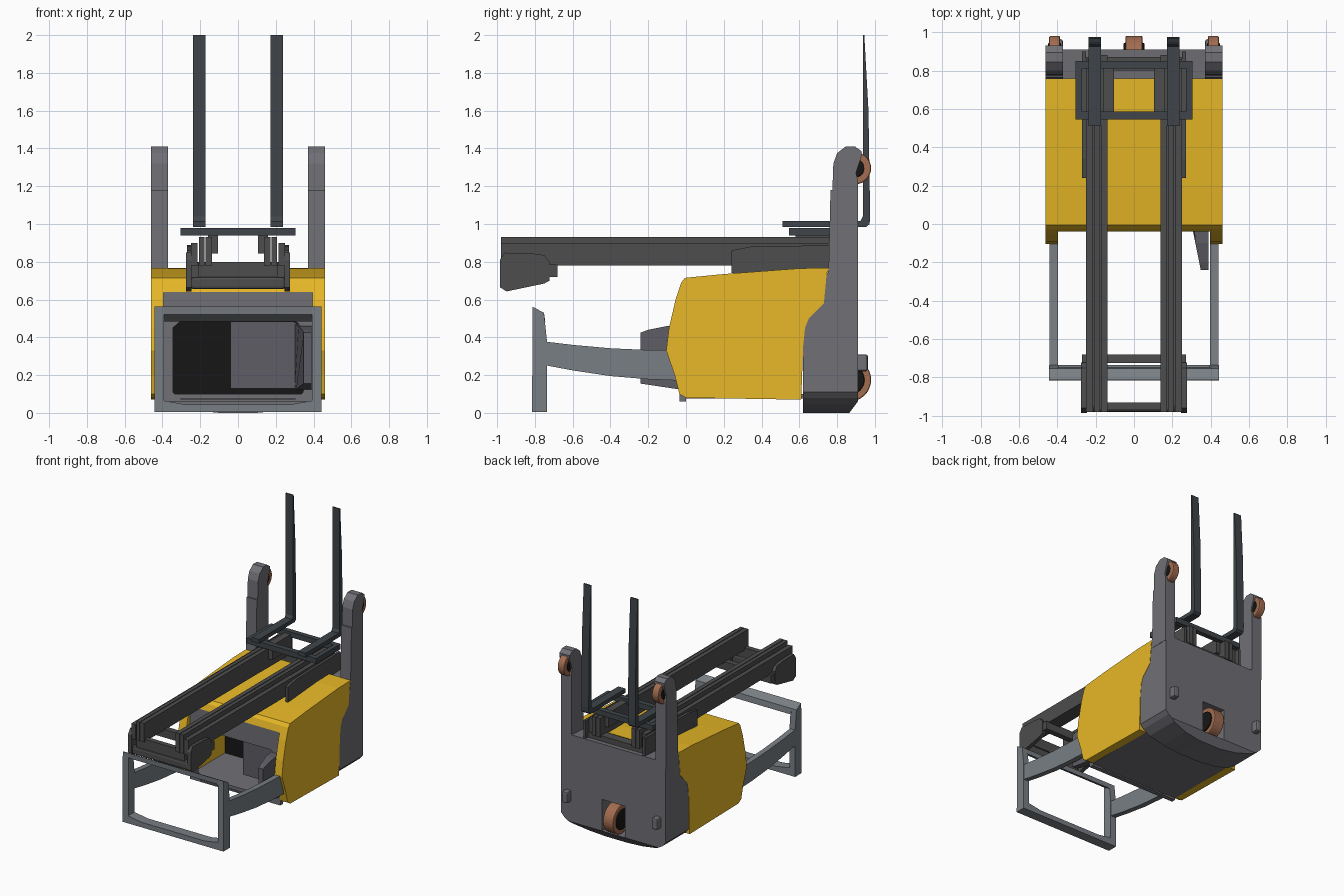
import bpy, bmesh, math
from mathutils import Vector


def material(name, r, g, b):
    m = bpy.data.materials.new(name)
    m.diffuse_color = (r, g, b, 1)
    return m


YELLOW = material("yellow_paint", 0.80, 0.48, 0.02)
GREY = material("chassis_grey", 0.16, 0.16, 0.18)
LIGHT = material("guard_grey", 0.19, 0.21, 0.23)
DARK = material("mast_grey", 0.075, 0.075, 0.075)
STEEL = material("fork_steel", 0.05, 0.06, 0.068)
COPPER = material("wheel_tyre", 0.36, 0.15, 0.08)
BLACK = material("black", 0.008, 0.008, 0.008)
SEAT = material("cab_trim", 0.11, 0.11, 0.13)


def prism(name, pts, a, b, mat, axis="x", mirror=False, bevel=0):
    """Extrude a profile from a to b: (y, z) along x, (x, z) along y."""
    def place(p, t):
        return (t, p[0], p[1]) if axis == "x" else (p[0], t, p[1])
    bm = bmesh.new()
    ends = [[bm.verts.new(place(p, t)) for p in pts] for t in (a, b)]
    bm.faces.new(ends[0])
    bm.faces.new(ends[1][::-1])
    n = len(pts)
    for i in range(n):
        j = (i + 1) % n
        bm.faces.new((ends[0][i], ends[0][j], ends[1][j], ends[1][i]))
    bmesh.ops.recalc_face_normals(bm, faces=bm.faces)
    me = bpy.data.meshes.new(name)
    bm.to_mesh(me)
    bm.free()
    ob = bpy.data.objects.new(name, me)
    bpy.context.collection.objects.link(ob)
    me.materials.append(mat)
    if bevel:
        mod = ob.modifiers.new("bevel", "BEVEL")
        mod.width, mod.segments = bevel, 2
    if mirror:
        ob.modifiers.new("mirror", "MIRROR").use_mirror_merge = False
    return ob


def box(name, x, y, z, mat, mirror=False, bevel=0):
    pts = [(y[0], z[0]), (y[1], z[0]), (y[1], z[1]), (y[0], z[1])]
    return prism(name, pts, x[0], x[1], mat, "x", mirror, bevel)


def wheel(name, x0, x1, y, z, r, mat, mirror=False):
    n = 32
    pts = [(y + r * math.cos(math.tau * i / n), z + r * math.sin(math.tau * i / n)) for i in range(n)]
    return prism(name, pts, x0, x1, mat, "x", mirror, 0.008)


def cut(ob, cutter, op="DIFFERENCE"):
    cutter.hide_render = True
    cutter.hide_viewport = True
    cutter.display_type = "WIRE"
    mod = ob.modifiers.new("cut", "BOOLEAN")
    mod.operation, mod.object, mod.solver = op, cutter, "EXACT"


# Chassis: side profile trimmed by a rounded belly, with a drive wheel pocket
seam = [(0.745, 0.74), (0.73, 0.58), (0.65, 0.50), (0.63, 0.45), (0.62, 0.35)]
chassis = prism("chassis", [(0.62, 0), (0.865, 0), (0.91, 0.06), (0.91, 0.75)] + seam, -0.458, 0.458, GREY)
half = [(0.10, 0.0), (0.24, 0.015), (0.37, 0.045), (0.43, 0.08), (0.47, 0.125)]
belly = half + [(0.47, 0.9), (-0.47, 0.9)] + [(-x, z) for x, z in half[::-1]]
cut(chassis, prism("belly_trim", belly, 0.5, 1.0, GREY, "y"), "INTERSECT")
cut(chassis, box("wheel_pocket", (-0.10, 0.10), (0.74, 1.0), (0.06, 0.31), BLACK))

# Straddle legs with rounded tips and rollers
prism("lower_leg", [(0.91, 0.70), (0.91, 1.18), (0.765, 1.18), (0.755, 0.77), (0.745, 0.70)],
      0.37, 0.46, GREY, mirror=True)
prism("leg_tip", [(0.775, 1.18), (0.91, 1.18), (0.91, 1.23), (0.90, 1.27), (0.93, 1.36), (0.93, 1.385),
                  (0.895, 1.41), (0.845, 1.41), (0.80, 1.375), (0.78, 1.32)],
      0.37, 0.46, GREY, mirror=True)
wheel("leg_roller", 0.385, 0.443, 0.895, 1.295, 0.085, COPPER, True)
wheel("leg_roller_hub", 0.380, 0.448, 0.895, 1.295, 0.05, BLACK, True)
wheel("drive_wheel", -0.045, 0.045, 0.865, 0.175, 0.115, COPPER)
wheel("drive_wheel_hub", -0.055, 0.055, 0.865, 0.175, 0.08, BLACK)
box("rear_stub", (0.37, 0.42), (0.90, 0.963), (0.22, 0.31), GREY, True, 0.012)

# Yellow body: side walls with forward fins, and a hood
side = [(-0.035, 0.10), (-0.06, 0.20), (-0.105, 0.33), (-0.09, 0.45), (-0.055, 0.60), (-0.025, 0.69),
        (-0.005, 0.715), (0.20, 0.735), (0.60, 0.765), (0.758, 0.768)] + seam + [(0.61, 0.07), (0.0, 0.08)]
prism("body_side", side, 0.395, 0.46, YELLOW, mirror=True)
prism("hood", [(-0.04, 0.64), (-0.025, 0.69), (-0.005, 0.715), (0.20, 0.735), (0.60, 0.765), (0.758, 0.768),
               (0.74, 0.70), (0.0, 0.64)], -0.396, 0.396, YELLOW)

# Cab: front panel with chamfered opening, inner walls and floor
panel = box("cab_front_panel", (-0.396, 0.396), (-0.035, 0.0), (0.06, 0.65), GREY)
opening = [(-0.30, 0.07), (0.30, 0.07), (0.345, 0.11), (0.365, 0.35), (0.345, 0.45), (0.31, 0.48),
           (-0.31, 0.48), (-0.345, 0.45), (-0.345, 0.11)]
cut(panel, prism("cab_opening_cutter", opening, -0.1, 0.1, GREY, "y"))
box("cab_floor", (-0.396, 0.396), (-0.03, 0.63), (0.075, 0.10), GREY)
box("cab_back_wall", (-0.396, 0.396), (0.40, 0.43), (0.09, 0.68), BLACK)
prism("seat_back", [(-0.04, 0.13), (0.31, 0.13), (0.345, 0.20), (0.37, 0.35), (0.34, 0.45), (0.30, 0.48), (-0.04, 0.48)],
      0.12, 0.20, SEAT, "y")

# Control pod: wedge leaning out past the right fin, narrowing forward
pod = prism("control_pod", [(-0.24, 0.155), (-0.04, 0.125), (0.15, 0.13), (0.15, 0.47), (-0.10, 0.46), (-0.20, 0.44),
                            (-0.24, 0.425)], 0.30, 0.388, SEAT)
for v in pod.data.vertices:
    if v.co.x < 0.35 and v.co.y < 0:
        v.co.x += -v.co.y * 0.2

# Front guard: end frame and curved arms
prism("guard_post", [(-0.815, 0.005), (-0.735, 0.005), (-0.735, 0.37), (-0.752, 0.53), (-0.812, 0.562)],
      0.393, 0.443, LIGHT, mirror=True)
prism("guard_top_bar", [(-0.812, 0.562), (-0.808, 0.52), (-0.745, 0.485), (-0.752, 0.53)], -0.40, 0.40, LIGHT)
box("guard_bottom_bar", (-0.40, 0.40), (-0.815, -0.735), (0.005, 0.045), LIGHT)
prism("guard_corner", [(0.394, 0.04), (0.394, 0.065), (0.25, 0.04)], -0.815, -0.735, LIGHT, "y", True)
prism("guard_arm", [(-0.75, 0.378), (-0.60, 0.36), (-0.40, 0.342), (-0.20, 0.333), (0.0, 0.33), (0.0, 0.17),
                    (-0.20, 0.178), (-0.40, 0.195), (-0.60, 0.225), (-0.75, 0.253)],
      0.397, 0.44, LIGHT, mirror=True)

# Mast: three nested rails per side, brackets and cross members
for name, x0, x1, top, end in (("inner", 0.138, 0.172, 0.93, 0.88), ("middle", 0.178, 0.207, 0.93, 0.88),
                               ("outer", 0.214, 0.250, 0.90, 0.86)):
    box(name + "_mast_rail", (x0, x1), (-0.98, end), (0.78, top), DARK, True)
prism("mast_foot", [(-0.985, 0.665), (-0.95, 0.643), (-0.75, 0.685), (-0.722, 0.70), (-0.722, 0.80), (-0.75, 0.835),
                    (-0.82, 0.845), (-0.96, 0.848), (-0.985, 0.81)], 0.245, 0.275, DARK, mirror=True)
prism("mast_side_plate", [(0.24, 0.74), (0.80, 0.70), (0.90, 0.70), (0.90, 0.89), (0.34, 0.88), (0.24, 0.86)],
      0.25, 0.27, DARK, mirror=True)
box("mast_front_tie", (-0.25, 0.25), (-0.98, -0.93), (0.655, 0.72), DARK, bevel=0.015)
box("mast_stage_tie", (-0.21, 0.21), (-0.97, -0.93), (0.72, 0.80), DARK)
box("mast_lower_tie", (-0.27, 0.27), (-0.725, -0.68), (0.72, 0.785), DARK)
box("mast_rail_spacer", (0.17, 0.25), (-0.95, 0.85), (0.78, 0.80), DARK, True)
box("mast_top_tie", (-0.25, 0.25), (0.80, 0.87), (0.72, 0.79), DARK)

# Fork carriage
for y0, y1 in ((0.545, 0.587), (0.81, 0.85)):
    box("carriage_bar", (-0.305, 0.305), (y0, y1), (0.938, 0.98), STEEL)
box("carriage_side", (0.27, 0.305), (0.58, 0.82), (0.938, 0.98), STEEL, True)
box("carriage_upright", (0.105, 0.16), (0.58, 0.82), (0.845, 0.96), DARK, True)

# Forks: shank, bent heel and tapering blade
prism("fork", [(0.51, 0.985), (0.955, 0.985), (0.972, 1.0), (0.975, 1.04), (0.966, 1.60), (0.944, 2.0), (0.936, 2.0),
               (0.936, 1.04), (0.925, 1.017), (0.51, 1.017)], 0.172, 0.237, STEEL, mirror=True)
